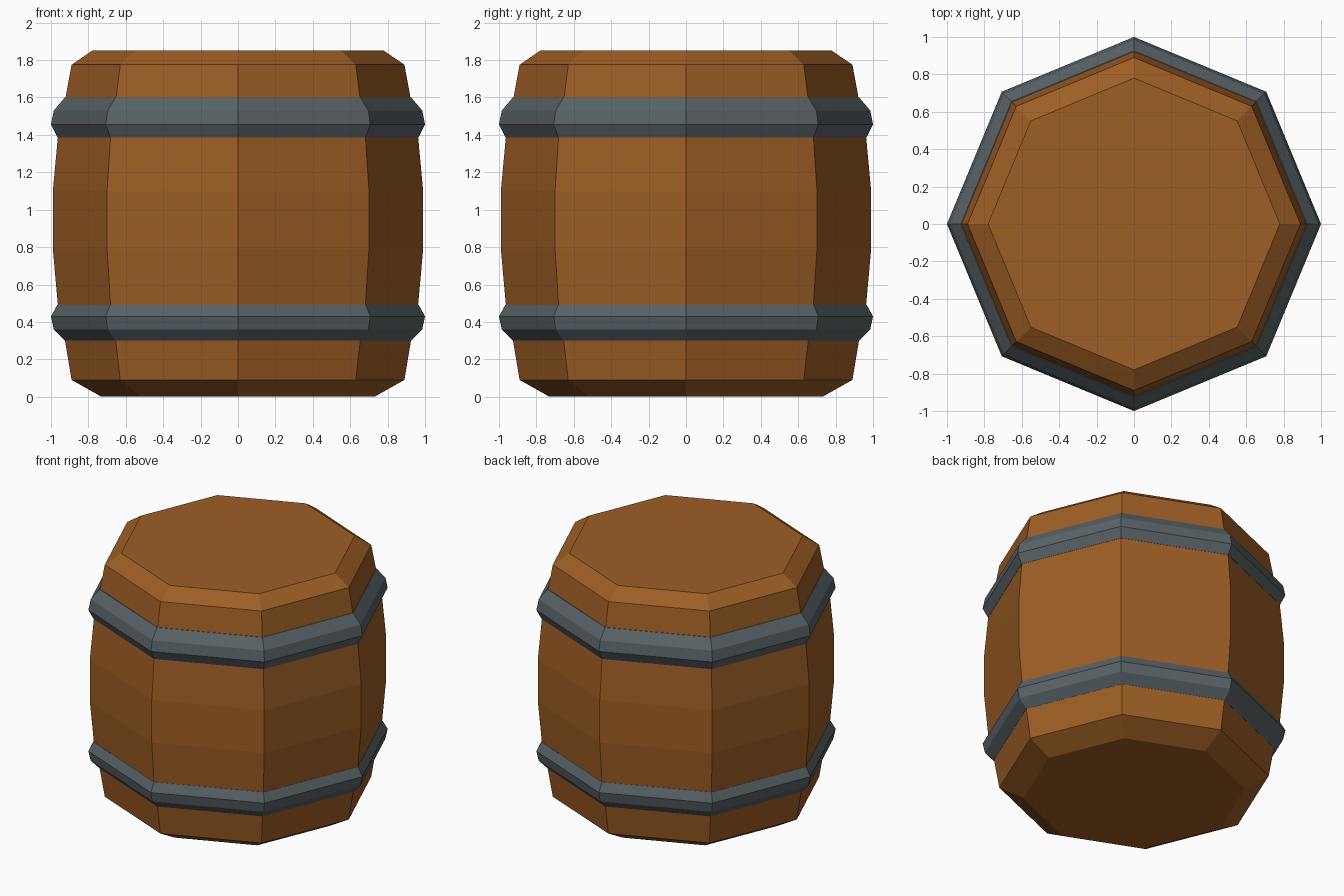
import bpy, bmesh, math

if "Cube" in bpy.data.objects:
    bpy.data.objects.remove(bpy.data.objects["Cube"])

SIDES = 8


def material(name, color):
    m = bpy.data.materials.new(name)
    m.diffuse_color = (*color, 1)
    m.use_nodes = True
    m.node_tree.nodes["Principled BSDF"].inputs["Base Color"].default_value = m.diffuse_color
    return m


def lathe(name, profile, mat, closed_loop=False):
    """Spin an (r, z) profile into a flat-sided octagonal solid."""
    bm = bmesh.new()
    rings = []
    for r, z in profile:
        rings.append([bm.verts.new((r * math.cos(2 * math.pi * i / SIDES),
                                    r * math.sin(2 * math.pi * i / SIDES), z))
                      for i in range(SIDES)])
    pairs = list(zip(rings, rings[1:]))
    if closed_loop:
        pairs.append((rings[-1], rings[0]))
    else:
        bm.faces.new(rings[0][::-1])
        bm.faces.new(rings[-1])
    for a, b in pairs:
        for i in range(SIDES):
            j = (i + 1) % SIDES
            bm.faces.new((a[i], a[j], b[j], b[i]))
    bmesh.ops.recalc_face_normals(bm, faces=bm.faces)
    mesh = bpy.data.meshes.new(name)
    bm.to_mesh(mesh)
    bm.free()
    mesh.materials.append(mat)
    obj = bpy.data.objects.new(name, mesh)
    bpy.context.collection.objects.link(obj)
    return obj


wood = material("brown wood", (0.335, 0.112, 0.018))
iron = material("grey iron", (0.098, 0.122, 0.132))

# Bulging wooden body with chamfered ends
lathe("barrel_body", [(0.73, 0), (0.89, 0.09), (0.925, 0.30), (0.963, 0.49),
                      (0.99, 0.79), (0.99, 1.10), (0.963, 1.39), (0.922, 1.60),
                      (0.89, 1.775), (0.78, 1.85)], wood)

# Iron hoops, with inner edge sunk into the body
lathe("lower_hoop", [(0.88, 0.30), (0.926, 0.30), (0.985, 0.36), (1.0, 0.43),
                     (0.965, 0.493), (0.88, 0.493)], iron, True)
lathe("upper_hoop", [(0.88, 1.387), (0.965, 1.387), (1.0, 1.455), (0.985, 1.53),
                     (0.926, 1.60), (0.88, 1.60)], iron, True)
